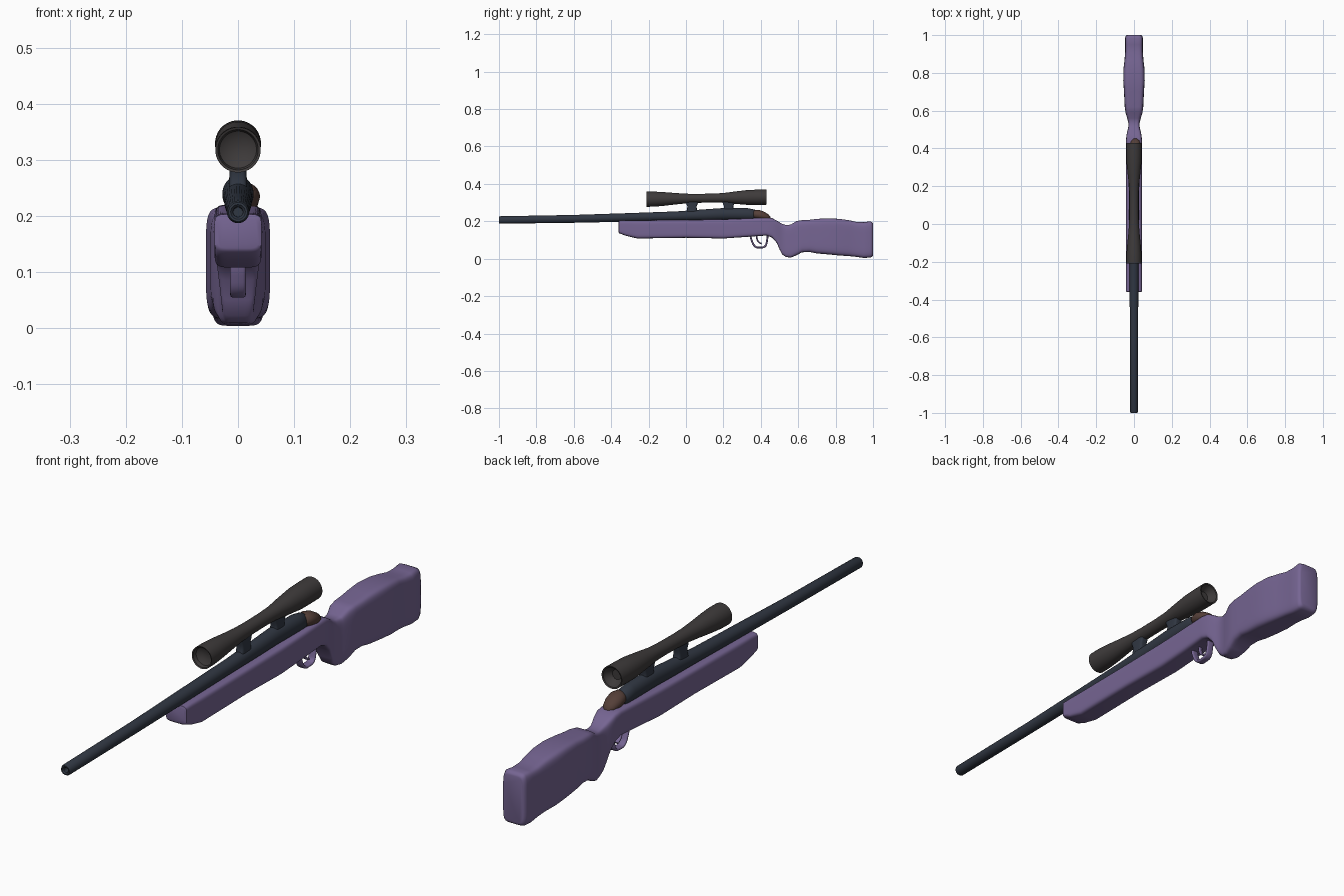
import bpy, bmesh, math


def material(name, rgb):
    m = bpy.data.materials.new(name)
    m.diffuse_color = (*rgb, 1)
    return m


PURPLE = material("purple", (0.18, 0.13, 0.29))
STEEL = material("blue_steel", (0.03, 0.038, 0.055))
BLACK = material("scope_black", (0.048, 0.043, 0.043))
BROWN = material("brown", (0.09, 0.05, 0.04))


def finish(ob, mat, angle=40):
    ob.data.materials.append(mat)
    bpy.context.view_layer.objects.active = ob
    for o in bpy.context.selected_objects:
        o.select_set(False)
    ob.select_set(True)
    bpy.ops.object.shade_smooth_by_angle(angle=math.radians(angle))


def loft(name, rings, mat, n=2.0, sides=32, vertical=False, angle=40):
    """Skin superellipse rings (position, centre, x radius, other radius)."""
    bm = bmesh.new()
    loops = []
    for p, c, rx, rz in rings:
        loop = []
        for i in range(sides):
            a = 2 * math.pi * (i + 0.5) / sides
            ca, sa = math.cos(a), math.sin(a)
            u = math.copysign(abs(ca) ** (2 / n), ca) * rx
            v = math.copysign(abs(sa) ** (2 / n), sa) * rz + c
            loop.append(bm.verts.new((u, v, p) if vertical else (u, p, v)))
        loops.append(loop)
    for a, b in zip(loops, loops[1:]):
        for i in range(sides):
            j = (i + 1) % sides
            bm.faces.new((a[i], a[j], b[j], b[i]))
    bm.faces.new(loops[0][::-1])
    bm.faces.new(loops[-1])
    bmesh.ops.recalc_face_normals(bm, faces=bm.faces)
    me = bpy.data.meshes.new(name)
    bm.to_mesh(me)
    bm.free()
    ob = bpy.data.objects.new(name, me)
    bpy.context.collection.objects.link(ob)
    finish(ob, mat, angle)
    return ob


def ribbon(name, pts, half_width, thick, mat):
    """Side-view (y, z) path turned into a solid band."""
    cu = bpy.data.curves.new(name, 'CURVE')
    cu.dimensions = '3D'
    cu.extrude = half_width - thick
    cu.bevel_depth = thick
    cu.bevel_resolution = 2
    cu.use_fill_caps = True
    cu.resolution_u = 6
    s = cu.splines.new('BEZIER')
    s.bezier_points.add(len(pts) - 1)
    for b, (y, z) in zip(s.bezier_points, pts):
        b.co = (y, z, 0)
        b.handle_left_type = b.handle_right_type = 'AUTO'
    ob = bpy.data.objects.new(name, cu)
    ob.rotation_euler = (math.pi / 2, 0, math.pi / 2)
    bpy.context.collection.objects.link(ob)
    cu.materials.append(mat)


# Stock: y, bottom z, top z, half width
stock = [(-0.36, 0.142, 0.196, 0.036), (-0.357, 0.136, 0.203, 0.042),
         (-0.32, 0.122, 0.205, 0.042), (-0.26, 0.108, 0.205, 0.042),
         (0.0, 0.112, 0.207, 0.042), (0.2, 0.108, 0.21, 0.042),
         (0.33, 0.117, 0.215, 0.042), (0.43, 0.124, 0.22, 0.042),
         (0.46, 0.113, 0.217, 0.041), (0.485, 0.085, 0.204, 0.037),
         (0.50, 0.050, 0.194, 0.033), (0.515, 0.022, 0.186, 0.030),
         (0.535, 0.009, 0.180, 0.030), (0.56, 0.006, 0.182, 0.036),
         (0.59, 0.018, 0.201, 0.045), (0.62, 0.034, 0.206, 0.049),
         (0.66, 0.036, 0.208, 0.051), (0.70, 0.028, 0.213, 0.053),
         (0.76, 0.023, 0.216, 0.057), (0.82, 0.017, 0.213, 0.056),
         (0.87, 0.014, 0.206, 0.050), (0.91, 0.010, 0.197, 0.047),
         (0.95, 0.004, 0.195, 0.047), (0.985, 0.006, 0.200, 0.047),
         (0.997, 0.011, 0.194, 0.043), (1.0, 0.018, 0.187, 0.037)]
loft("stock", [(y, (a + b) / 2, w, (b - a) / 2) for y, a, b, w in stock],
     PURPLE, n=6, sides=48, angle=60)

# Barrel with bore, running into the receiver
loft("barrel", [(-0.95, 0.207, 0.008, 0.008), (-0.996, 0.207, 0.009, 0.009),
                (-1.0, 0.207, 0.013, 0.013), (-1.0, 0.207, 0.017, 0.017),
                (-0.994, 0.207, 0.020, 0.020), (-0.6, 0.213, 0.021, 0.021),
                (-0.3, 0.221, 0.024, 0.023), (-0.05, 0.228, 0.025, 0.025),
                (0.1, 0.234, 0.026, 0.030), (0.2, 0.239, 0.028, 0.032),
                (0.33, 0.238, 0.028, 0.032), (0.37, 0.234, 0.026, 0.028),
                (0.385, 0.23, 0.018, 0.020)], STEEL)

# Brown bolt end, offset slightly to the right
bolt = loft("bolt_knob", [(0.355, 0.238, 0.014, 0.012), (0.365, 0.237, 0.025, 0.022),
                          (0.39, 0.235, 0.032, 0.026), (0.415, 0.228, 0.030, 0.025),
                          (0.44, 0.220, 0.022, 0.018), (0.453, 0.214, 0.008, 0.008)],
            BROWN, angle=70)
bolt.location.x = 0.007

# Scope with hollow ends
tube = [(-0.185, 0.018), (-0.195, 0.033), (-0.208, 0.036), (-0.21, 0.0405),
        (-0.17, 0.0405), (-0.12, 0.037), (-0.06, 0.031), (0.0, 0.026),
        (0.06, 0.024), (0.14, 0.024), (0.2, 0.026), (0.26, 0.033),
        (0.33, 0.040), (0.38, 0.041), (0.43, 0.041), (0.428, 0.036),
        (0.415, 0.033), (0.40, 0.018)]
loft("scope", [(y, 0.3235 + 0.018 * (y - 0.11), r, r) for y, r in tube], BLACK)

# Two scope mounts
for i, y in enumerate((0.032, 0.228)):
    loft(f"scope_mount_{i + 1}",
         [(0.235, y, 0.017, 0.034), (0.262, y, 0.016, 0.026),
          (0.28, y, 0.015, 0.025), (0.295, y, 0.016, 0.031),
          (0.312, y, 0.016, 0.034)], STEEL, n=5, sides=24, vertical=True)

# Trigger guard and trigger
ribbon("trigger_guard", [(0.343, 0.13), (0.352, 0.095), (0.372, 0.064), (0.4, 0.060),
                         (0.422, 0.066), (0.432, 0.09), (0.436, 0.13)], 0.014, 0.005, PURPLE)
ribbon("trigger", [(0.378, 0.13), (0.38, 0.105), (0.39, 0.088), (0.404, 0.080)],
       0.008, 0.004, PURPLE)
